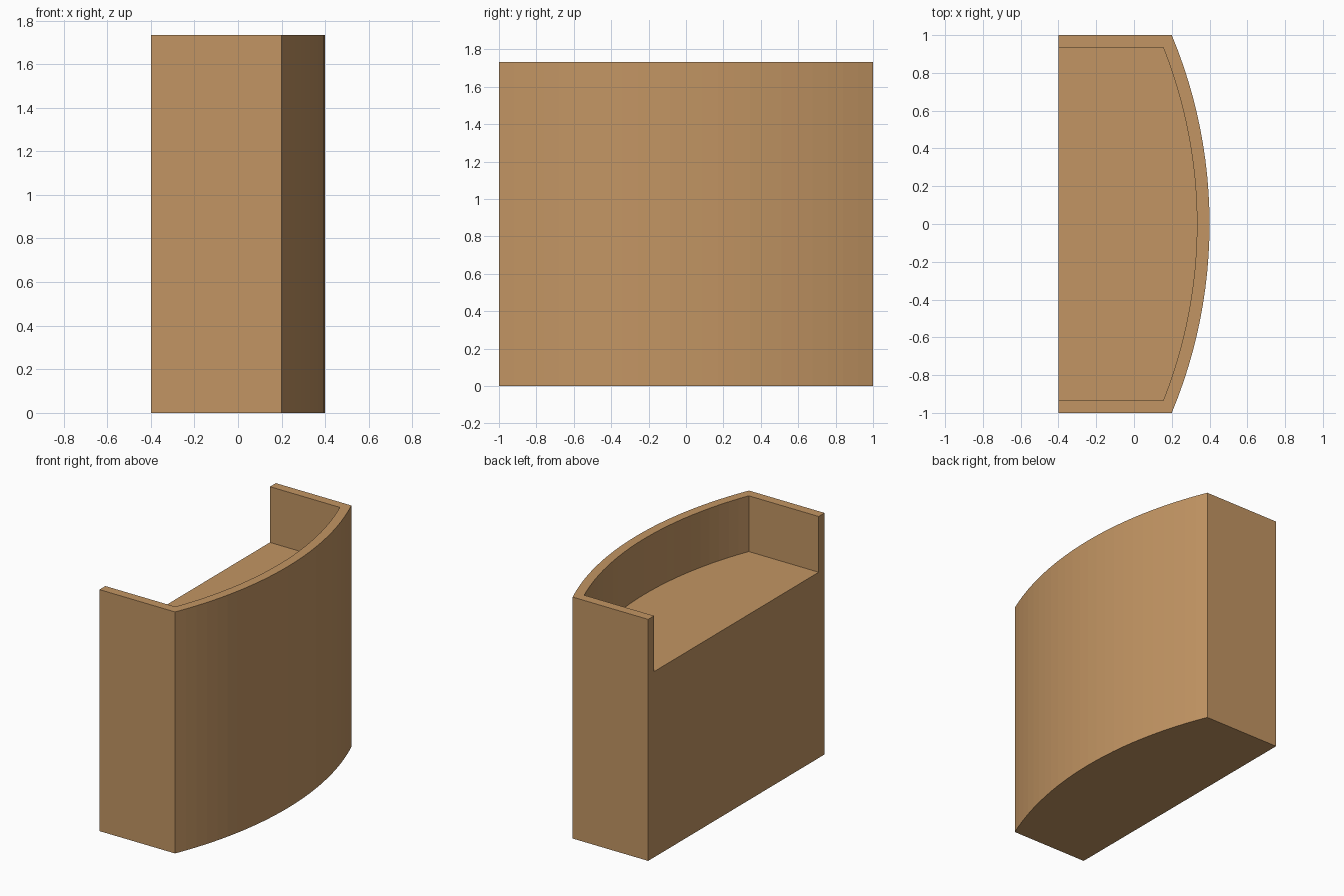
import bpy, bmesh, math

if "Cube" in bpy.data.objects:
    bpy.data.objects.remove(bpy.data.objects["Cube"])

HEIGHT, FLOOR = 1.733, 1.333      # rim top and worktop heights
BACK, WALL = -0.4, 0.0667         # flat back plane and wall thickness
CENTRE, RADIUS = -2.2, 2.6        # bowed front arc
SEGMENTS = 24

wood = bpy.data.materials.new("light wood")
wood.diffuse_color = (0.54, 0.30, 0.125, 1.0)
wood.use_nodes = True
wood.node_tree.nodes["Principled BSDF"].inputs["Base Color"].default_value = wood.diffuse_color


def outline(inset):
    """Open path around the counter: side, bowed front, side."""
    half, r = 1.0 - inset, RADIUS - inset
    a = math.asin(half / r)
    arc = [(CENTRE + r * math.cos(t), r * math.sin(t))
           for t in (-a + 2 * a * i / SEGMENTS for i in range(SEGMENTS + 1))]
    return [(BACK, -half)] + arc + [(BACK, half)]


bm = bmesh.new()


def ring(inset, z):
    return [bm.verts.new((x, y, z)) for x, y in outline(inset)]


def strip(a, b):
    for i in range(len(a) - 1):
        bm.faces.new((a[i], a[i + 1], b[i + 1], b[i]))


bottom, outer_top = ring(0, 0), ring(0, HEIGHT)
inner_top, floor = ring(WALL, HEIGHT), ring(WALL, FLOOR)

strip(bottom, outer_top)      # outside walls
strip(outer_top, inner_top)   # rim
strip(inner_top, floor)       # inside walls
bm.faces.new(floor)           # worktop
bm.faces.new(bottom[::-1])    # underside
# notched flat back
bm.faces.new((bottom[0], outer_top[0], inner_top[0], floor[0],
              floor[-1], inner_top[-1], outer_top[-1], bottom[-1]))
bmesh.ops.recalc_face_normals(bm, faces=bm.faces[:])

mesh = bpy.data.meshes.new("bowed_counter")
bm.to_mesh(mesh)
bm.free()
mesh.materials.append(wood)
counter = bpy.data.objects.new("bowed_counter", mesh)
bpy.context.collection.objects.link(counter)
